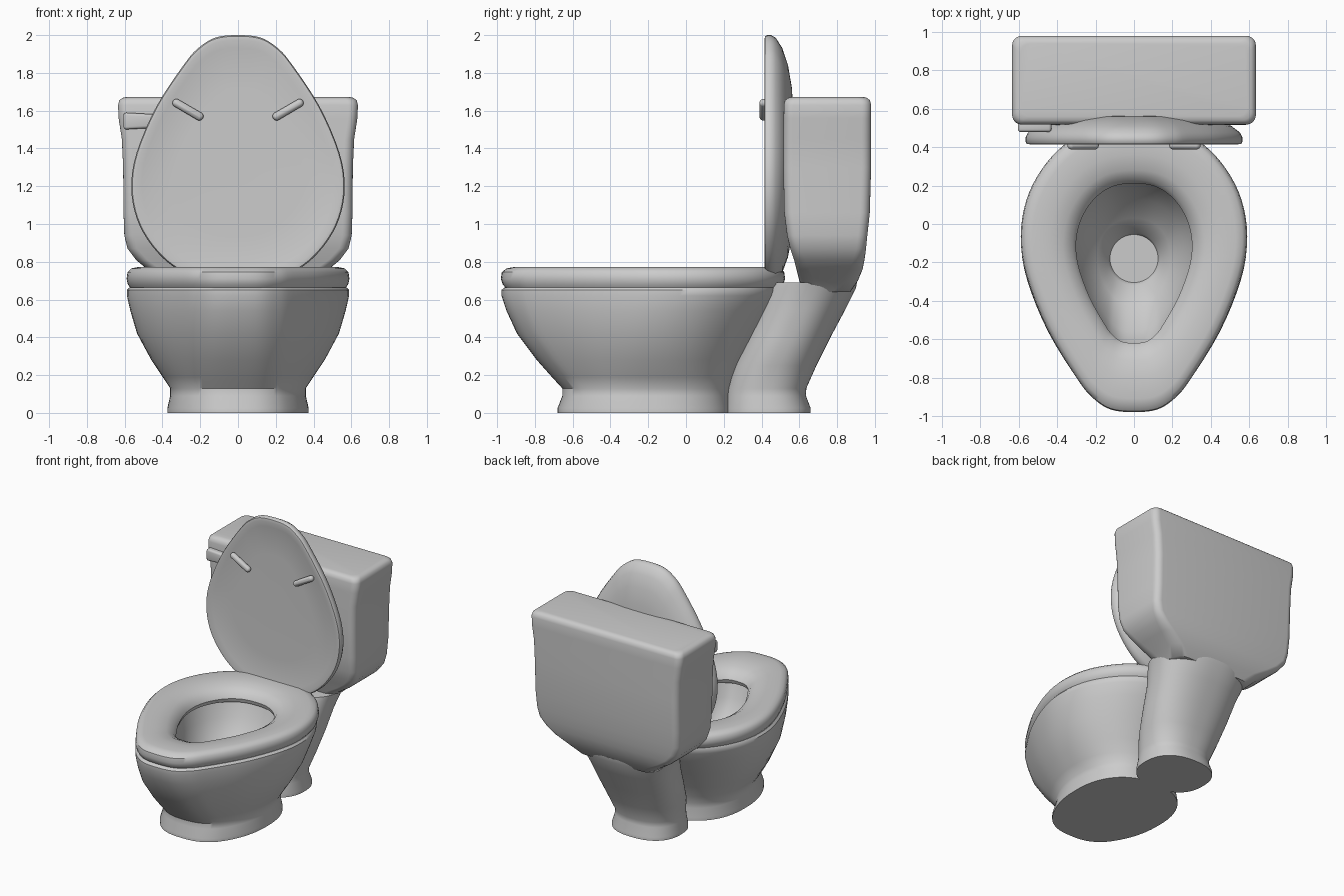
import bpy, bmesh
from math import sin, cos, pi, atan2
from mathutils import Vector

if "Cube" in bpy.data.objects:
    bpy.data.objects.remove(bpy.data.objects["Cube"])

# Half outline of the egg shape shared by bowl, seat, hole and lid
HALF = [(0, -.98), (.12, -.967), (.21, -.91), (.29, -.815), (.45, -.55), (.56, -.27),
        (.59, -.06), (.56, .13), (.48, .29), (.36, .42), (.2, .505), (0, .53)]
PTS = HALF + [(-x, y) for x, y in HALF[-2:0:-1]]
STEPS = 4


def unit_egg():
    """Closed smooth outline: x in -1..1, v from 0 (tip) to 1 (broad end)."""
    out, n = [], len(PTS)
    for i in range(n):
        p = [Vector(PTS[(i + k) % n]) for k in (-1, 0, 1, 2)]
        for s in range(STEPS):
            t = s / STEPS
            q = .5 * (2 * p[1] + (p[2] - p[0]) * t + (2 * p[0] - 5 * p[1] + 4 * p[2] - p[3]) * t * t
                      + (3 * p[1] - p[0] - 3 * p[2] + p[3]) * t ** 3)
            out.append((q.x / .59, (q.y + .98) / 1.51))
    return out


EGG = unit_egg()


def spow(v, p):
    return abs(v) ** p * (1 if v > 0 else -1)


def ring(z, w, y0, y1, blend=0, p=.8):
    """Horizontal ring, blending from egg (0) to superellipse (1)."""
    out = []
    for i, (u, v) in enumerate(EGG):
        a = 2 * pi * i / len(EGG)
        su, sv = spow(sin(a), p), .5 - .5 * spow(cos(a), p)
        u, v = u + (su - u) * blend, v + (sv - v) * blend
        out.append((u * w, y0 + (y1 - y0) * v, z))
    return out


def rect(z, w, y0, y1, r=.05):
    """Horizontal rounded rectangle."""
    out = []
    for k, (cx, cy) in enumerate([(w - r, y1 - r), (r - w, y1 - r), (r - w, y0 + r), (w - r, y0 + r)]):
        for j in range(7):
            a = pi / 2 * (k + j / 6)
            out.append((cx + r * cos(a), cy + r * sin(a), z))
    return out


def finish(name, bm, angle=40):
    bmesh.ops.recalc_face_normals(bm, faces=bm.faces)
    me = bpy.data.meshes.new(name)
    bm.to_mesh(me)
    bm.free()
    ob = bpy.data.objects.new(name, me)
    bpy.context.collection.objects.link(ob)
    bpy.ops.object.select_all(action='DESELECT')
    ob.select_set(True)
    bpy.context.view_layer.objects.active = ob
    bpy.ops.object.shade_smooth_by_angle(angle=angle * pi / 180)
    return ob


def loft(name, rings, closed=False):
    """Skin successive rings; cap both ends unless the loft closes on itself."""
    bm = bmesh.new()
    vs = [[bm.verts.new(c) for c in r] for r in rings]
    n = len(vs[0])
    for a, b in zip(vs, vs[1:] + (vs[:1] if closed else [])):
        for i in range(n):
            j = (i + 1) % n
            bm.faces.new((a[i], a[j], b[j], b[i]))
    if not closed:
        bm.faces.new(vs[0])
        bm.faces.new(vs[-1])
    return finish(name, bm)


# Bowl: outside from foot to rim, then inside down to the drain
loft("bowl", [ring(*r) for r in [
    (0, .375, -.68, .24, .7), (.025, .375, -.68, .24, .7), (.09, .36, -.655, .23, .7),
    (.13, .36, -.655, .235, .65), (.19, .40, -.71, .25, .5), (.28, .46, -.79, .29, .3),
    (.42, .535, -.895, .37, .12), (.54, .57, -.95, .44, .04), (.62, .588, -.977, .49),
    (.65, .588, -.978, .5), (.665, .575, -.96, .5), (.665, .34, -.67, .25),
    (.55, .31, -.63, .21), (.42, .26, -.56, .13, .2), (.32, .19, -.42, .03, .6, .9),
    (.26, .135, -.32, -.045, 1, 1), (.23, .125, -.305, -.055, 1, 1)]])

# Seat: rounded ring around the opening
loft("seat", [ring(*r) for r in [
    (.662, .57, -.955, .5), (.68, .583, -.97, .515), (.71, .59, -.98, .525),
    (.745, .585, -.975, .52), (.765, .565, -.95, .5), (.772, .53, -.91, .46),
    (.77, .44, -.8, .36), (.755, .37, -.71, .28), (.725, .32, -.645, .23),
    (.69, .302, -.62, .212), (.662, .31, -.63, .22)]], closed=True)


# Raised lid: egg outline standing in the XZ plane, domed at the back
def lid_ring(s, y):
    return [(u * .565 * s, y, 1.31 + (2.0 - 1.32 * v - 1.31) * s) for u, v in EGG]


loft("lid", [lid_ring(*r) for r in [
    (.1, .43), (.6, .43), (.9, .425), (.96, .415), (.99, .418), (1, .43), (1, .45),
    (.98, .475), (.9, .51), (.77, .54), (.6, .56), (.4, .57), (.1, .572)]])

# Lid bumpers: slanted rounded pegs on the lid face
for side, label in ((-1, "left"), (1, "right")):
    a, b = Vector((side * .325, .41, 1.64)), Vector((side * .205, .41, 1.57))
    bm = bmesh.new()
    bmesh.ops.create_uvsphere(bm, u_segments=20, v_segments=12, radius=.022)
    for v in bm.verts:
        v.co.x += .5 * (b - a).length * (1 if v.co.x > 0 else -1)
    ob = finish(label + "_bumper", bm)
    ob.location = (a + b) / 2
    ob.rotation_euler = (0, -atan2(a.z - b.z, a.x - b.x), 0)

# Water tank: rounded box narrowing at the bottom
loft("tank", [rect(*r) for r in [
    (.64, .33, .62, .87, .09), (.70, .39, .60, .91, .08), (.76, .48, .585, .935, .07),
    (.81, .54, .572, .945, .06), (.87, .585, .552, .953), (.94, .602, .535, .96),
    (1.06, .606, .52, .973), (1.3, .608, .515, .98), (1.45, .615, .515, .98),
    (1.56, .632, .517, .98), (1.63, .635, .518, .98), (1.655, .628, .524, .974),
    (1.668, .612, .54, .958), (1.672, .59, .56, .94)]])

# Rear column leaning back from the floor to the tank
loft("rear_column", [ring(z, w, y0, y1, 1, .85) for z, w, y0, y1 in [
    (0, .26, .2, .66), (.025, .26, .2, .66), (.09, .245, .21, .635), (.13, .245, .215, .637),
    (.25, .28, .25, .69), (.4, .31, .32, .765), (.55, .33, .38, .845), (.66, .36, .42, .9),
    (.69, .37, .44, .905)]])

# Flush handle on the tank front
bm = bmesh.new()
bmesh.ops.create_cube(bm, size=1)
for v in bm.verts:
    tip = v.co.x > 0
    v.co = (-.518 + v.co.x * .175, .507 + v.co.y * .055, 1.545 + v.co.z * (.07 if tip else .09))
bmesh.ops.bevel(bm, geom=bm.edges[:], offset=.014, segments=3, profile=.5, affect='EDGES')
finish("flush_handle", bm)
